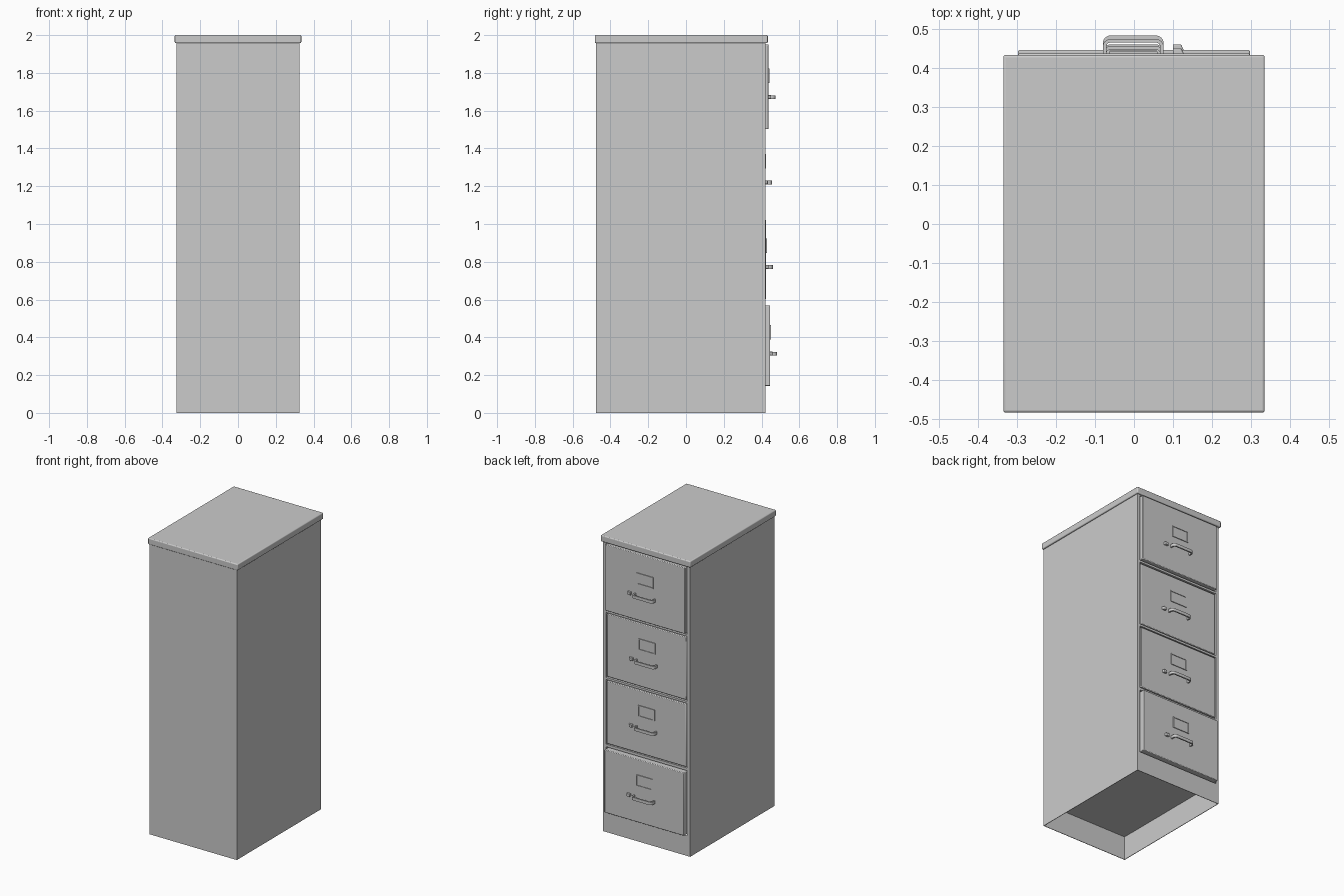
import bpy, bmesh, math
from mathutils import Vector

if "Cube" in bpy.data.objects:
    bpy.data.objects.remove(bpy.data.objects["Cube"])


def finish(name, bm, bevel=0.0, segments=2):
    bmesh.ops.recalc_face_normals(bm, faces=bm.faces)
    me = bpy.data.meshes.new(name)
    bm.to_mesh(me)
    bm.free()
    ob = bpy.data.objects.new(name, me)
    bpy.context.collection.objects.link(ob)
    if bevel:
        m = ob.modifiers.new("bevel", 'BEVEL')
        m.width, m.segments = bevel, segments
    return ob


def box_bm(x0, x1, y0, y1, z0, z1):
    bm = bmesh.new()
    bmesh.ops.create_cube(bm, size=1)
    for v in bm.verts:
        v.co = ((x0 + x1) / 2 + v.co.x * (x1 - x0),
                (y0 + y1) / 2 + v.co.y * (y1 - y0),
                (z0 + z1) / 2 + v.co.z * (z1 - z0))
    return bm


def sunken(name, bm, direction, border, depth, bevel=0.0):
    """Inset the face pointing along direction and push it inwards."""
    bm.normal_update()
    d = Vector(direction)
    face = max(bm.faces, key=lambda f: f.normal.dot(d))
    bmesh.ops.inset_region(bm, faces=[face], thickness=border)
    for v in face.verts:
        v.co -= d * 0.0
    ext = bmesh.ops.extrude_discrete_faces(bm, faces=[face])
    for v in ext['faces'][0].verts:
        v.co -= d * depth
    return finish(name, bm, bevel)


def handle(name, x, y, z):
    """Flat bar bent into a U with rounded corners."""
    w, d, t, h, n = 0.078, 0.037, 0.009, 0.02, 6

    def path(w, d, r):
        pts = [(-w, -0.003)]
        for cx, a0 in ((-w + r, 180), (w - r, 90)):
            for i in range(n + 1):
                a = math.radians(a0 - 90 * i / n)
                pts.append((cx + r * math.cos(a), d - r + r * math.sin(a)))
        return pts + [(w, -0.003)]

    outer, inner = path(w, d, 0.02), path(w - t, d - t, 0.011)
    bm = bmesh.new()
    rings = []
    for (ox, oy), (ix, iy) in zip(outer, inner):
        rings.append([bm.verts.new((x + px, y + py, z + pz)) for px, py, pz in
                      ((ox, oy, -h / 2), (ox, oy, h / 2), (ix, iy, h / 2), (ix, iy, -h / 2))])
    for a, b in zip(rings, rings[1:]):
        for i in range(4):
            j = (i + 1) % 4
            bm.faces.new((a[i], a[j], b[j], b[i]))
    bm.faces.new(rings[0])
    bm.faces.new(rings[-1])
    return finish(name, bm)


# cabinet shell, hollow underneath
shell = sunken("cabinet_shell", box_bm(-.325, .325, -.477, .42, 0, 1.97), (0, 0, -1), .005, .16)

# worktop with softened edges
top = finish("cabinet_top", box_bm(-.335, .335, -.483, .433, 1.957, 2.0), .006, 3)
smooth = [top]

# drawers: bottom z, top z, front plane y, handle z
drawers = [(.143, .568, .446, .313), (.600, 1.022, .423, .772),
           (1.050, 1.474, .419, 1.220), (1.502, 1.95, .437, 1.671)]
for k, (z0, z1, y, hz) in enumerate(drawers, 1):
    # recess in the shell
    cut = finish(f"recess_cutter_{k}", box_bm(-.303, .303, .39, .5, z0 - .007, min(z1 + .007, 1.952)))
    cut.hide_render = True
    cut.hide_set(True)
    m = shell.modifiers.new("recess", 'BOOLEAN')
    m.operation, m.object, m.solver = 'DIFFERENCE', cut, 'EXACT'

    # drawer front
    smooth.append(finish(f"drawer_front_{k}", box_bm(-.297, .297, .385, y, z0, z1), .004))

    # label holder frame
    lz = hz + .113
    smooth.append(sunken(f"label_holder_{k}",
                         box_bm(-.064, .060, y - .002, y + .005, lz - .038, lz + .038),
                         (0, 1, 0), .008, .004))

    # pull handle
    smooth.append(handle(f"handle_{k}", -.002, y, hz))

    # thumb latch, tapering outwards
    bm = box_bm(.10, .128, y - .002, y + .014, hz - .009, hz + .011)
    for v in bm.verts:
        if v.co.y > y and v.co.x > .12:
            v.co.x -= .007
    smooth.append(finish(f"latch_{k}", bm, .002))

# smooth shading with sharp edges kept
bpy.ops.object.select_all(action='DESELECT')
for ob in smooth:
    ob.select_set(True)
bpy.context.view_layer.objects.active = top
bpy.ops.object.shade_smooth_by_angle(angle=math.radians(35))
